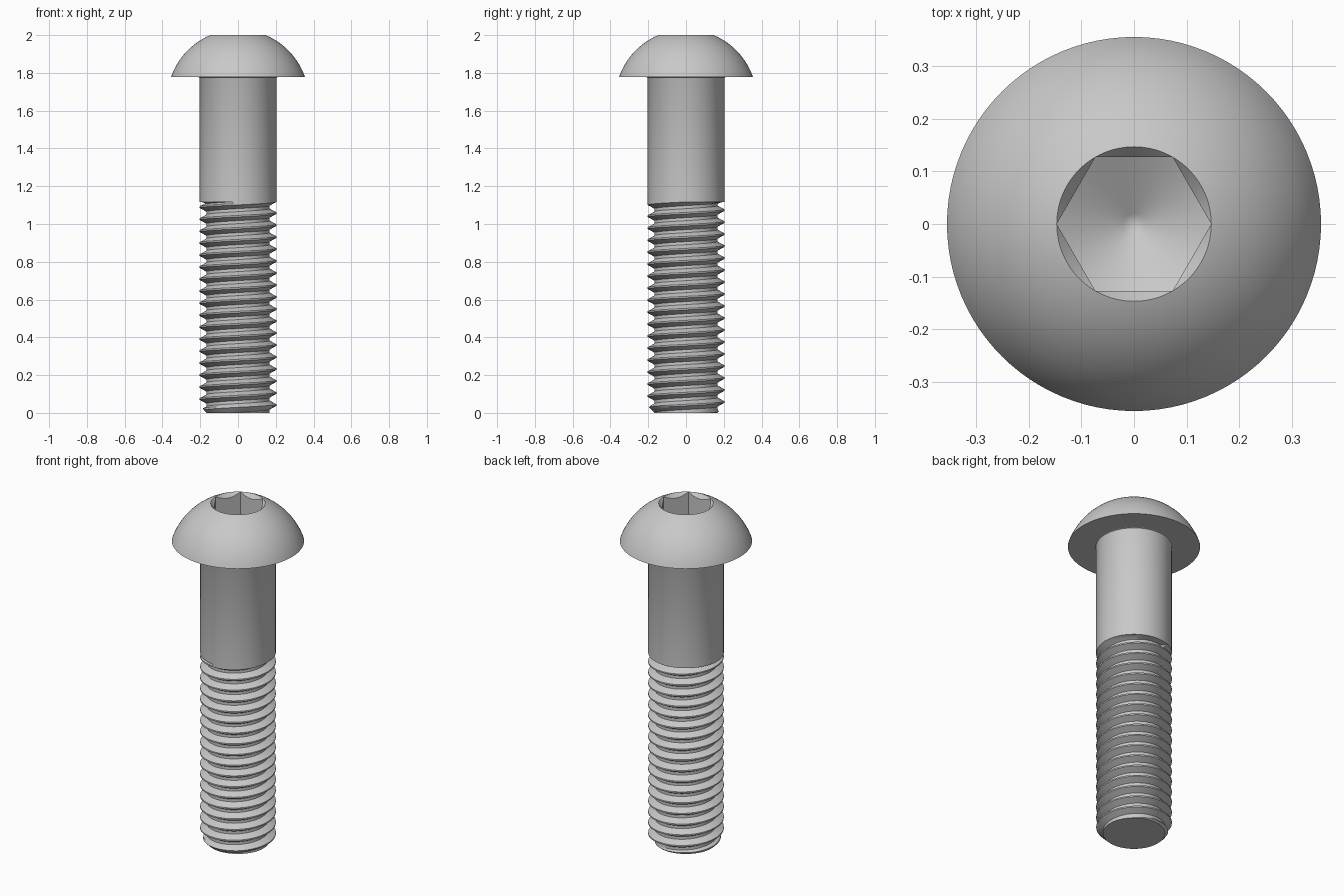
import bpy, bmesh
from math import pi, cos, sin, tan, radians

if "Cube" in bpy.data.objects:
    bpy.data.objects.remove(bpy.data.objects["Cube"], do_unlink=True)

STEPS = 96
SHANK_R, ROOT_R, PITCH = 0.203, 0.167, 0.0635
THREAD_TOP, HEAD_BASE, TOP = 1.117, 1.777, 2.0
HEAD_R, FLAT = 0.355, 0.127          # head radius, half width of the hex socket
RIM_R = FLAT / cos(pi / 6)

steel = bpy.data.materials.new("grey steel")
steel.use_nodes = True
grey = (0.58, 0.58, 0.58, 1)
steel.diffuse_color = grey
steel.node_tree.nodes["Principled BSDF"].inputs["Base Color"].default_value = grey


def ring(r, z):
    """A plain circular ring."""
    return lambda a: (r, z)


def skin(name, rings):
    """Join a stack of rings, each giving (radius, height) at an angle."""
    bm = bmesh.new()
    rows = []
    for f in rings:
        row = []
        for j in range(STEPS + 1):
            a = 2 * pi * j / STEPS
            r, z = f(a)
            row.append(bm.verts.new((r * cos(a), r * sin(a), z)))
        rows.append(row)
    for lo, hi in zip(rows, rows[1:]):
        for j in range(STEPS):
            bm.faces.new((lo[j], lo[j + 1], hi[j + 1], hi[j]))
    bmesh.ops.remove_doubles(bm, verts=bm.verts, dist=1e-5)
    mesh = bpy.data.meshes.new(name)
    bm.to_mesh(mesh)
    bm.free()
    mesh.materials.append(steel)
    obj = bpy.data.objects.new(name, mesh)
    bpy.context.collection.objects.link(obj)
    bpy.ops.object.select_all(action="DESELECT")
    obj.select_set(True)
    bpy.context.view_layer.objects.active = obj
    bpy.ops.object.shade_smooth_by_angle(angle=radians(30))
    return obj


# Domed head with a countersunk hex socket and a conical socket floor
def hex_r(a):
    return FLAT / cos(a % (pi / 3) - pi / 6)


def socket_lip(a):
    return hex_r(a), TOP - 1.2 * (RIM_R - hex_r(a))


def floor_z(r):
    return TOP - 0.132 - (RIM_R - r) * tan(pi / 6)


def socket_foot(a):
    return hex_r(a), floor_z(hex_r(a))


# Sphere on the axis passing through the head's lower edge and the socket rim
height = TOP - HEAD_BASE
drop = ((HEAD_R**2 - RIM_R**2) / height - height) / 2
ball = (HEAD_R**2 + drop**2) ** 0.5
dome = []
for i in range(17):
    z = drop + height * sin(pi / 2 * i / 16)
    dome.append(ring((ball**2 - z**2) ** 0.5, HEAD_BASE - drop + z))
skin("head", [ring(SHANK_R + 0.006, HEAD_BASE)] + dome +
     [socket_lip, socket_foot, ring(0.02, floor_z(0.02)), ring(0, floor_z(0))])

# Plain shank with a small fillet under the head
skin("shank", [ring(SHANK_R, THREAD_TOP), ring(SHANK_R, HEAD_BASE - 0.006),
               ring(SHANK_R + 0.002, HEAD_BASE - 0.002),
               ring(SHANK_R + 0.006, HEAD_BASE)])


# Right-hand helical thread, clipped by the end chamfer and the shank
def thread_row(turn, r):
    def f(a):
        z = THREAD_TOP + PITCH * (turn + a / (2 * pi) - 1)
        if z >= THREAD_TOP - 1e-6:
            return SHANK_R, THREAD_TOP
        z = max(z, 0)
        return min(r, ROOT_R + z), z
    return f


MID_R = (SHANK_R + ROOT_R) / 2
tooth = [(0, SHANK_R), (0.125, SHANK_R), (0.281, MID_R),
         (0.438, ROOT_R), (0.688, ROOT_R), (0.844, MID_R)]
rows = [thread_row(t + u, r) for t in range(-19, 2) for u, r in tooth]
skin("thread", [ring(0, 0), ring(ROOT_R, 0)] + rows + [ring(SHANK_R, THREAD_TOP)])
